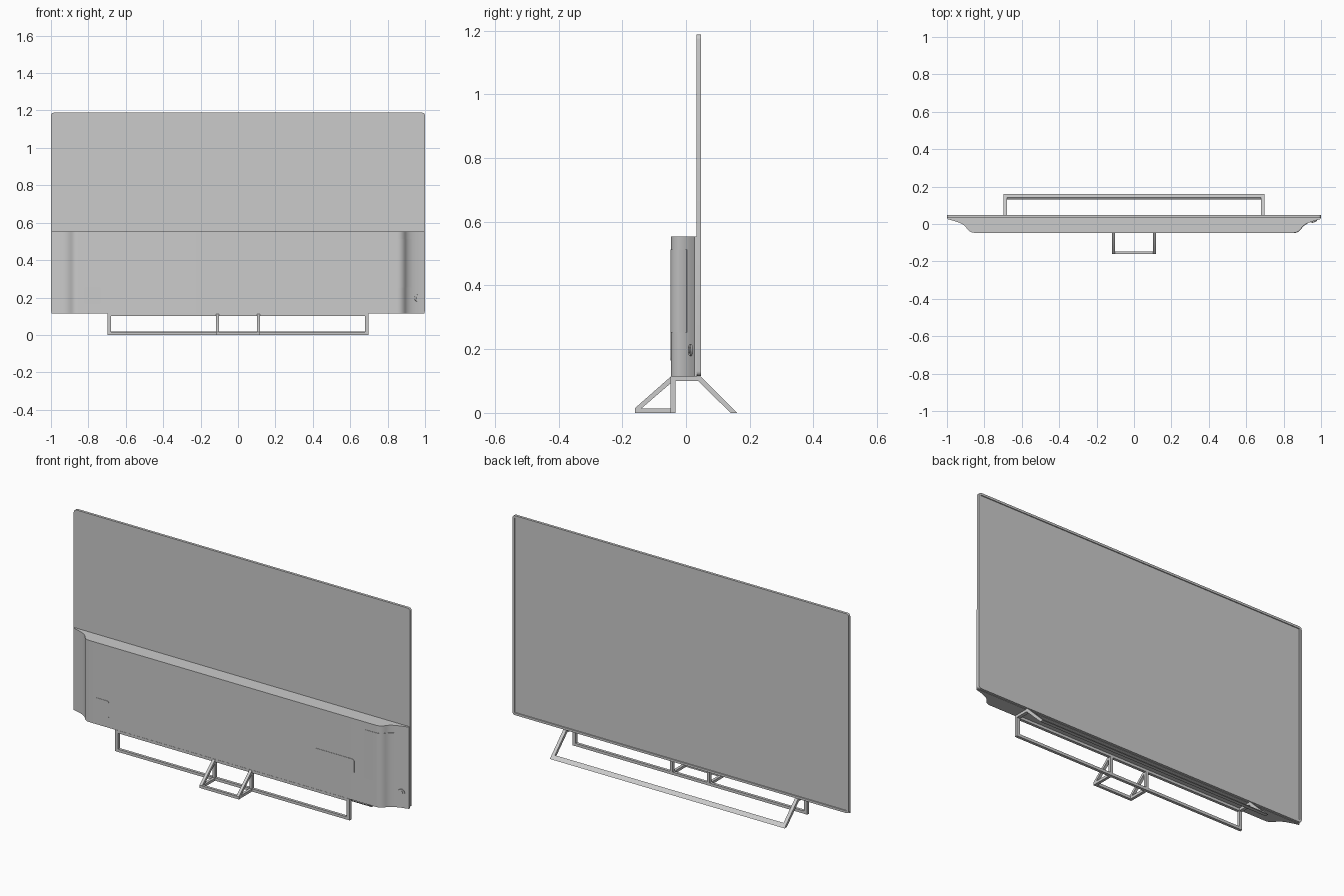
import bpy, bmesh, math
from mathutils import Vector, Matrix
from mathutils.geometry import interpolate_bezier

if "Cube" in bpy.data.objects:
    bpy.data.objects.remove(bpy.data.objects["Cube"])


def finish(name, bm, mirror=False, bevel=0.0):
    bmesh.ops.recalc_face_normals(bm, faces=bm.faces)
    me = bpy.data.meshes.new(name)
    bm.to_mesh(me)
    bm.free()
    me.shade_smooth()
    me.set_sharp_from_angle(angle=math.radians(30))
    ob = bpy.data.objects.new(name, me)
    bpy.context.collection.objects.link(ob)
    if bevel:
        mod = ob.modifiers.new("bevel", 'BEVEL')
        mod.width, mod.segments = bevel, 2
    if mirror:
        ob.modifiers.new("mirror", 'MIRROR')
    return ob


def prism_bm(pts, axis, a, b):
    """Extrude a 2D outline along an axis from a to b."""
    put = {'x': lambda p, t: (t, p[0], p[1]),
           'y': lambda p, t: (p[0], t, p[1]),
           'z': lambda p, t: (p[0], p[1], t)}[axis]
    bm = bmesh.new()
    lo = [bm.verts.new(put(p, a)) for p in pts]
    hi = [bm.verts.new(put(p, b)) for p in pts]
    bm.faces.new(lo)
    far = bm.faces.new(hi)
    n = len(pts)
    for i in range(n):
        j = (i + 1) % n
        bm.faces.new((lo[i], lo[j], hi[j], hi[i]))
    return bm, far


def prism(name, pts, axis, a, b, **kw):
    return finish(name, prism_bm(pts, axis, a, b)[0], **kw)


def rounded(x0, x1, z0, z1, r, seg=5):
    pts = []
    for cx, cz, start in ((x1 - r, z1 - r, 0), (x0 + r, z1 - r, 90),
                          (x0 + r, z0 + r, 180), (x1 - r, z0 + r, 270)):
        for i in range(seg + 1):
            a = math.radians(start + 90 * i / seg)
            pts.append((cx + r * math.cos(a), cz + r * math.sin(a)))
    return pts


def rect(a0, a1, b0, b1):
    return [(a0, b0), (a1, b0), (a1, b1), (a0, b1)]


# Thin display panel with a recessed screen on the +y side
bm, far = prism_bm(rounded(-1, 1, 0.116, 1.188, 0.015), 'y', 0.033, 0.047)
bmesh.ops.recalc_face_normals(bm, faces=bm.faces)
bmesh.ops.inset_region(bm, faces=[far], thickness=0.012)
bmesh.ops.inset_region(bm, faces=[far], thickness=0.001, depth=-0.004)
finish("display_panel", bm)

# Electronics housing with S-curved ends
FRONT = -0.047
curve_a = [(0.85, FRONT), (0.872, FRONT), (0.885, -0.037), (0.895, -0.022)]
curve_b = [(0.895, -0.022), (0.91, 0.0), (0.94, 0.012), (0.998, 0.026)]
side = []
for c in (curve_a, curve_b):
    v = [Vector((x, y, 0)) for x, y in c]
    side += [(p.x, p.y) for p in interpolate_bezier(*v, 12)][(1 if side else 0):]
outline = side + [(0.998, 0.034), (-0.998, 0.034)] + [(-x, y) for x, y in reversed(side)]
prism("rear_housing", outline, 'z', 0.114, 0.553)

# Connector door wrapped over the curved end
door = [(0.785, FRONT)] + [p for p in side if p[0] < 0.932]
skin = [(x + 0.001, y - 0.002) for x, y in door]
prism("connector_door", skin + door[::-1], 'z', 0.253, 0.513)

# Small flat covers
for name, x0, x1, z0, z1 in (("power_cover", -0.825, -0.733, 0.165, 0.257),
                             ("cable_cover", 0.48, 0.725, 0.255, 0.335)):
    prism(name, rounded(x0, x1, z0, z1, 0.014), 'y', FRONT - 0.002, FRONT + 0.004)

# Control knob: ring base and smaller cap
for name, r, depth in (("knob_base", 0.018, 0.012), ("knob_cap", 0.010, 0.018)):
    bm = bmesh.new()
    bmesh.ops.create_cone(bm, cap_ends=True, segments=24, radius1=r, radius2=r, depth=depth)
    bm.transform(Matrix.Translation((0.96, 0.017, 0.197))
                 @ Matrix.Rotation(math.radians(15), 4, 'Z')
                 @ Matrix.Rotation(math.radians(90), 4, 'X'))
    finish(name, bm)

# Wide stand: end frames and long cross bars
end = [(-0.048, 0), (-0.048, 0.115), (0.045, 0.115), (0.16, 0),
       (0.14, 0), (0.038, 0.1), (-0.033, 0.1), (-0.033, 0)]
prism("stand_end_frame", end, 'x', 0.68, 0.698, mirror=True)
prism("stand_rear_foot", [(0.16, 0), (0.14, 0), (0.13, 0.01), (0.142, 0.018)], 'x', -0.69, 0.69)
prism("stand_lower_bar", rect(-0.048, -0.033, 0, 0.015), 'x', -0.69, 0.69)
prism("stand_upper_bar", rect(-0.048, -0.033, 0.1, 0.115), 'x', -0.69, 0.69)

# Small front support loop with its uprights
loop = [(-0.04, 0.115), (-0.05, 0.112), (-0.16, 0.015), (-0.16, 0), (-0.04, 0),
        (-0.04, 0.014), (-0.14, 0.014), (-0.04, 0.1)]
prism("support_side", loop, 'x', 0.102, 0.117, mirror=True)
prism("support_upright", rect(-0.048, -0.033, 0.01, 0.105), 'x', 0.102, 0.117, mirror=True)
prism("support_front_bar", rect(-0.16, -0.146, 0, 0.015), 'x', -0.11, 0.11)
